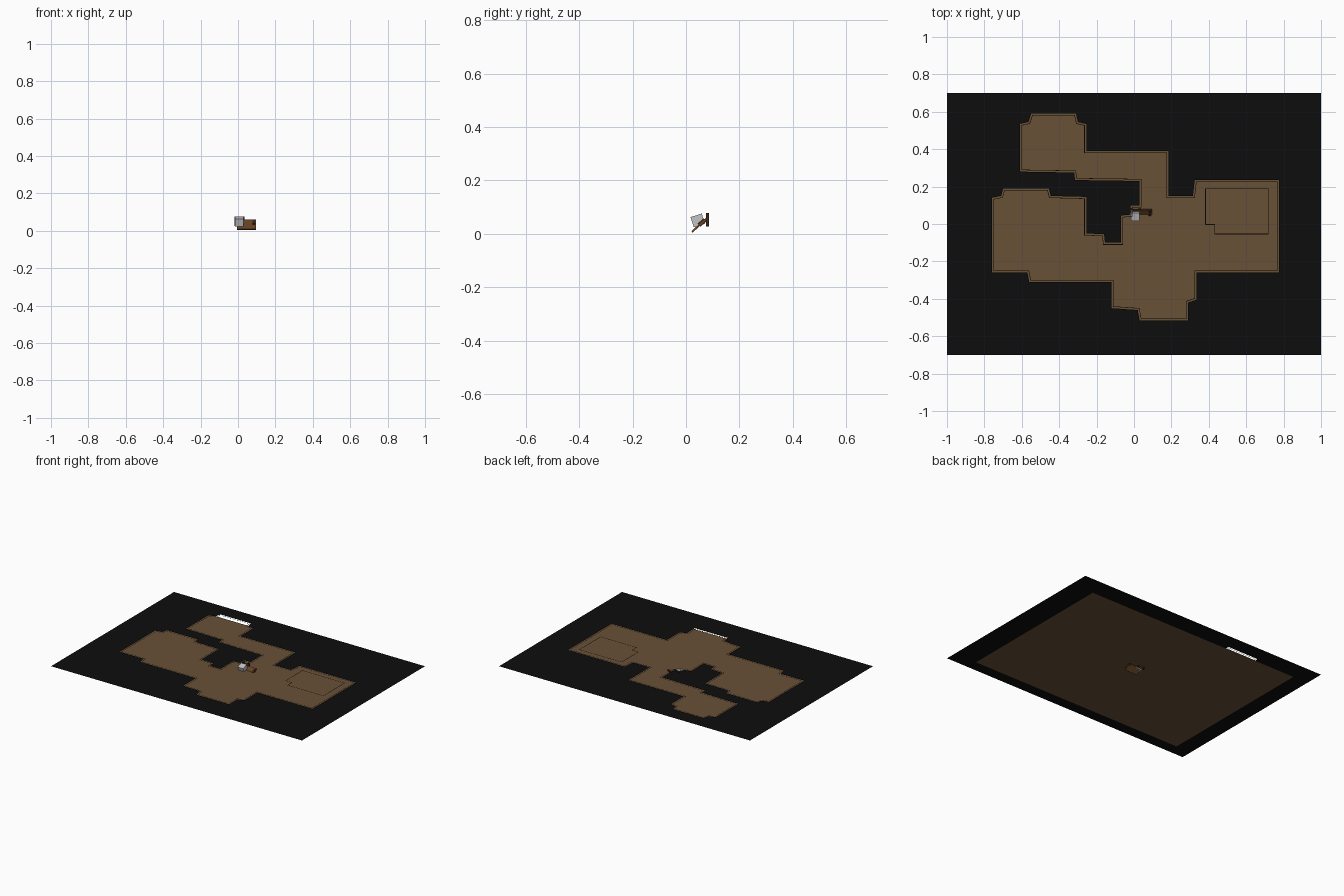
import bpy, math
from mathutils import Vector
from mathutils.geometry import tessellate_polygon

if "Cube" in bpy.data.objects:
    bpy.data.objects.remove(bpy.data.objects["Cube"])

TOP, FLOOR = 0.078, 0.038


def mat(name, c):
    m = bpy.data.materials.new(name)
    m.diffuse_color = (*c, 1)
    m.use_nodes = True
    m.node_tree.nodes["Principled BSDF"].inputs["Base Color"].default_value = m.diffuse_color
    return m


BLACK = mat("black", (0.004, 0.004, 0.004))
BROWN = mat("earth brown", (0.14, 0.083, 0.038))
LINE = mat("dark line", (0.03, 0.02, 0.012))
WOOD = mat("wood", (0.13, 0.055, 0.018))
DARK = mat("dark wood", (0.04, 0.018, 0.008))
GREY = mat("light grey", (0.55, 0.55, 0.57))


def make(name, verts, faces, m):
    me = bpy.data.meshes.new(name)
    me.from_pydata(verts, [], faces)
    me.materials.append(m)
    ob = bpy.data.objects.new(name, me)
    bpy.context.collection.objects.link(ob)
    return ob


def sheet(name, loops, z, m):
    """Flat sheet from an outer loop and holes, facing up."""
    loops = [[Vector((x, y, 0)) for x, y in l] for l in loops]
    pts = [p for l in loops for p in l]
    faces = []
    for a, b, c in tessellate_polygon(loops):
        n = (pts[b] - pts[a]).cross(pts[c] - pts[a]).z
        faces.append((a, b, c) if n > 0 else (a, c, b))
    return make(name, [(p.x, p.y, z) for p in pts], faces, m)


def rect(x0, x1, y0, y1):
    return [(x0, y0), (x1, y0), (x1, y1), (x0, y1)]


def inset(loop, d):
    """Move every corner of a clockwise loop inwards by d."""
    out, n = [], len(loop)
    for i in range(n):
        p, q, r = (Vector(loop[(i + k) % n]) for k in (-1, 0, 1))
        a, b = (q - p).normalized(), (r - q).normalized()
        na, nb = Vector((a.y, -a.x)), Vector((b.y, -b.x))
        out.append(tuple(q + (na + nb) * d / (1 + na.dot(nb))))
    return out


def outline(name, loop, d, w):
    """Thin flat line that follows a loop."""
    a, b = inset(loop, d), inset(loop, d + w)
    n = len(a)
    faces = [(i, n + i, n + (i + 1) % n, (i + 1) % n)[::-1] for i in range(n)]
    make(name, [(x, y, TOP - 0.0005) for x, y in a + b], faces, LINE)


def box(name, loc, size, rot, m):
    bpy.ops.mesh.primitive_cube_add(size=1, location=loc,
                                    rotation=[math.radians(a) for a in rot])
    ob = bpy.context.object
    ob.name, ob.scale = name, size
    ob.data.materials.append(m)
    return ob


# outline of the connected rooms, clockwise from above
rooms = [(-.61, .28), (-.61, .535), (-.565, .545), (-.55, .59), (-.31, .59), (-.30, .545),
         (-.255, .535), (-.255, .39), (.185, .39), (.185, .15), (.315, .15), (.325, .235),
         (.775, .235), (.775, -.26), (.335, -.26), (.335, -.405), (.29, -.42), (.29, -.515),
         (.03, -.515), (.02, -.46), (-.12, -.45), (-.12, -.31), (-.56, -.31), (-.57, -.26),
         (-.76, -.26), (-.76, .14), (-.71, .15), (-.70, .19), (-.455, .19), (-.445, .15),
         (-.255, .145), (-.255, -.05), (-.16, -.055), (-.155, -.1), (-.07, -.1), (-.07, .045),
         (-.02, .05), (-.02, .1), (.03, .1), (.03, .23), (-.315, .235), (-.32, .275)]

# black cover sheet with the rooms cut out, and the floor below it
sheet("cover_sheet", [rect(-1, 1, -.7, .7), rooms], TOP, BLACK)
sheet("floor", [rect(-.84, .87, -.57, .62)], FLOOR, BROWN)

# thin lines: room border and the patch in the right-hand room
outline("room_border_line", rooms, .008, .003)
patch = [(.38, -.005), (.38, .19), (.72, .19), (.72, -.055), (.43, -.055), (.43, -.005)]
outline("patch_line", patch, 0, .004)

# small object in the middle: grey block on a tilted wooden frame
box("grey_block", (.007, .044, .05), (.044, .044, .04), (18, 0, 0), GREY)
box("tilted_board", (.045, .05, .032), (.1, .075, .007), (42, 0, 0), WOOD)
for x in (-.012, .03):
    box("back_post", (x, .08, .052), (.012, .012, .05), (0, 0, 0), DARK)
box("back_panel", (.009, .077, .05), (.032, .006, .044), (0, 0, 0), WOOD)
box("side_arm", (.085, .06, .042), (.014, .03, .016), (42, 0, 0), DARK)
